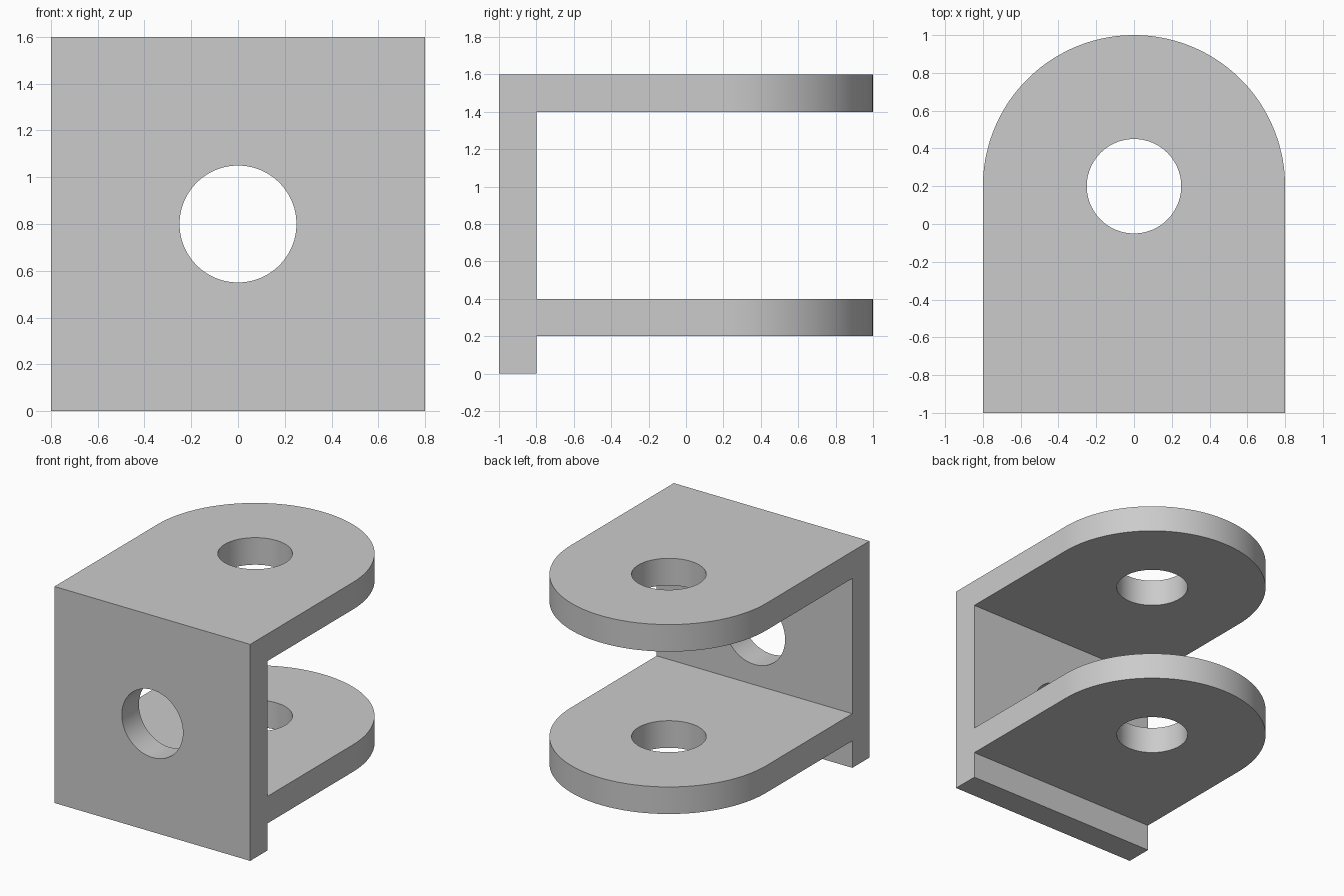
import bpy
import bmesh
import math
from mathutils import Matrix, Vector

cube = bpy.data.objects.get("Cube")
if cube:
    bpy.data.objects.remove(cube, do_unlink=True)

HALF_WIDTH = 0.8
ARC_Y = 0.2          # centre of the rounded ends and lug holes
HOLE_RADIUS = 0.25

grey = bpy.data.materials.new("plain_grey")
grey.use_nodes = True
colour = (0.6, 0.6, 0.6, 1)
grey.diffuse_color = colour
grey.node_tree.nodes["Principled BSDF"].inputs["Base Color"].default_value = colour


def prism(name, points, direction):
    """Extrude a closed outline along a direction."""
    bm = bmesh.new()
    face = bm.faces.new([bm.verts.new(p) for p in points])
    extruded = bmesh.ops.extrude_face_region(bm, geom=[face], use_keep_orig=True)
    moved = [v for v in extruded["geom"] if isinstance(v, bmesh.types.BMVert)]
    bmesh.ops.translate(bm, verts=moved, vec=Vector(direction))
    bmesh.ops.recalc_face_normals(bm, faces=bm.faces)
    return add_object(name, bm)


def cylinder(name, centre, rotation, depth):
    bm = bmesh.new()
    bmesh.ops.create_cone(bm, cap_ends=True, segments=96, radius1=HOLE_RADIUS,
                          radius2=HOLE_RADIUS, depth=depth,
                          matrix=Matrix.Translation(centre) @ rotation)
    return add_object(name, bm)


def add_object(name, bm):
    mesh = bpy.data.meshes.new(name)
    bm.to_mesh(mesh)
    bm.free()
    mesh.materials.append(grey)
    obj = bpy.data.objects.new(name, mesh)
    bpy.context.collection.objects.link(obj)
    return obj


def cut(target, cutter, operation):
    """Apply a boolean and discard the cutter."""
    cutter.hide_render = True
    mod = target.modifiers.new(cutter.name, 'BOOLEAN')
    mod.operation, mod.solver, mod.object = operation, 'EXACT', cutter
    bpy.context.view_layer.objects.active = target
    bpy.ops.object.modifier_apply(modifier=mod.name)
    bpy.data.objects.remove(cutter, do_unlink=True)


# Side profile: back plate with two lugs, extruded across the width
profile = [(-1, 0), (-0.8, 0), (-0.8, 0.2), (1.2, 0.2), (1.2, 0.4), (-0.8, 0.4),
           (-0.8, 1.4), (1.2, 1.4), (1.2, 1.6), (-1, 1.6)]
bracket = prism("clevis_bracket", [(-1, y, z) for y, z in profile], (2, 0, 0))

# Plan outline: straight sides and a half-round end
steps = 72
plan = [(-HALF_WIDTH, -1.5, -1), (HALF_WIDTH, -1.5, -1)]
plan += [(HALF_WIDTH * math.cos(a), ARC_Y + HALF_WIDTH * math.sin(a), -1)
         for a in (math.pi * i / steps for i in range(steps + 1))]
cut(bracket, prism("plan_outline", plan, (0, 0, 4)), 'INTERSECT')

# Pin hole through both lugs, and the bolt hole through the plate
cut(bracket, cylinder("pin_hole", (0, ARC_Y, 0.9), Matrix(), 3), 'DIFFERENCE')
cut(bracket, cylinder("bolt_hole", (0, -0.9, 0.8),
                      Matrix.Rotation(math.pi / 2, 4, 'X'), 0.6), 'DIFFERENCE')

# Smooth curved walls, crisp edges
bpy.ops.object.select_all(action='DESELECT')
bracket.select_set(True)
bpy.context.view_layer.objects.active = bracket
bpy.ops.object.shade_smooth_by_angle(angle=math.radians(30))
